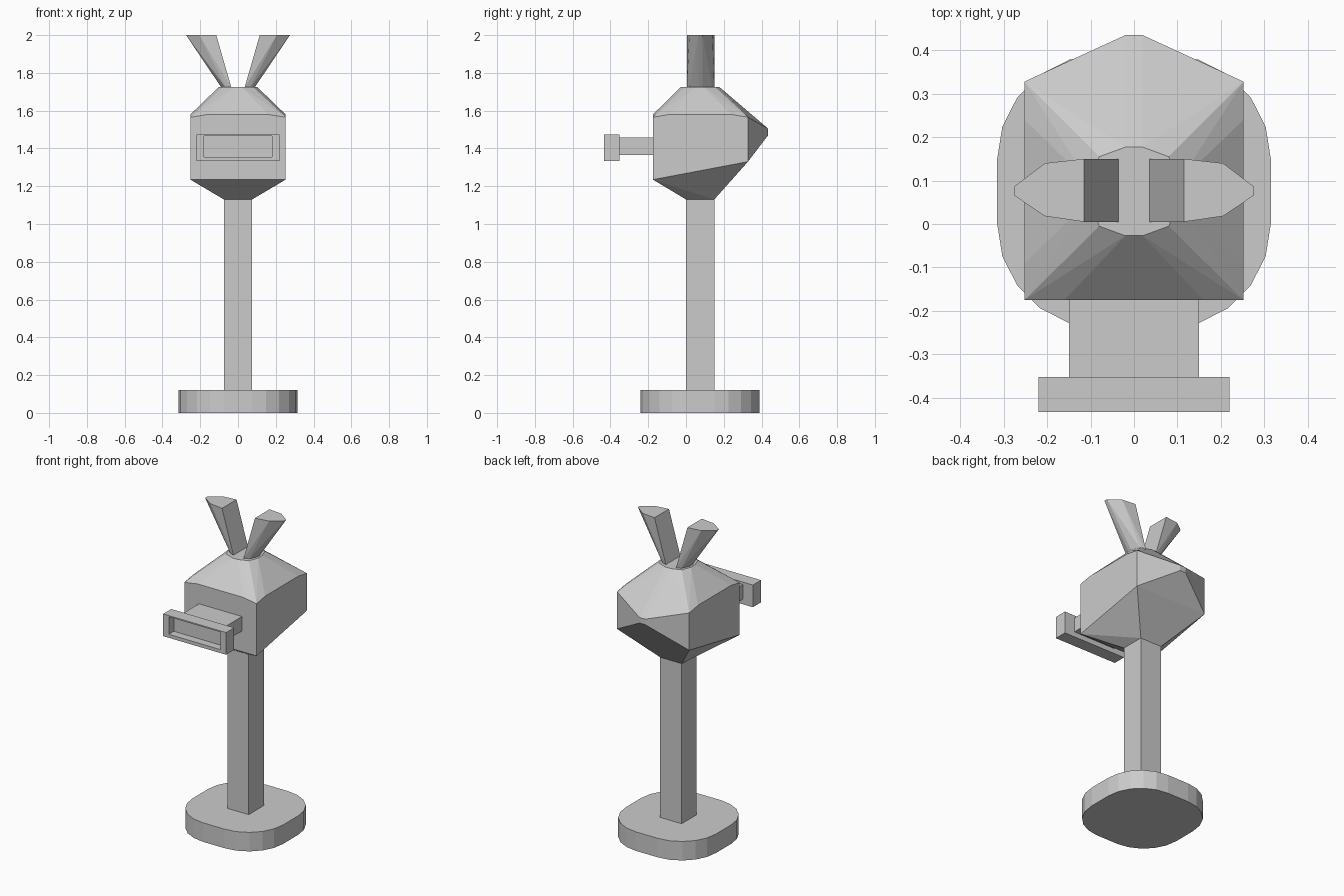
import bpy, bmesh, math
from itertools import product

cube = bpy.data.objects.get("Cube")
if cube:
    bpy.data.objects.remove(cube, do_unlink=True)

GREY = 0.6
mat = bpy.data.materials.new("light grey")
mat.use_nodes = True
mat.diffuse_color = (GREY, GREY, GREY, 1)
mat.node_tree.nodes["Principled BSDF"].inputs["Base Color"].default_value = (GREY, GREY, GREY, 1)


def finish(name, bm):
    bmesh.ops.recalc_face_normals(bm, faces=bm.faces)
    mesh = bpy.data.meshes.new(name)
    bm.to_mesh(mesh)
    bm.free()
    mesh.materials.append(mat)
    obj = bpy.data.objects.new(name, mesh)
    bpy.context.collection.objects.link(obj)
    return obj


def hull(points):
    """Convex solid around the points, with flat regions merged."""
    bm = bmesh.new()
    for p in points:
        bm.verts.new(p)
    res = bmesh.ops.convex_hull(bm, input=bm.verts)
    junk = {g for g in res["geom_interior"] + res["geom_unused"]
            if isinstance(g, bmesh.types.BMVert)}
    bmesh.ops.delete(bm, geom=list(junk), context='VERTS')
    bmesh.ops.dissolve_limit(bm, angle_limit=math.radians(1),
                             verts=bm.verts, edges=bm.edges)
    return bm


def box(x, y, z):
    return hull(product(x, y, z))


def mirrored(*points):
    return [(s * x, y, z) for x, y, z in points for s in (-1, 1)]


MID = 0.075  # y of the post axis

# Base: a disc with four short straight sides
outline = []
for q in range(4):
    cx = MID if q in (0, 3) else -MID
    cy = MID if q in (0, 1) else -MID
    for i in range(6):
        a = math.radians(90 * q + 18 * i)
        outline.append((cx + 0.24 * math.cos(a), MID + cy + 0.24 * math.sin(a)))
finish("base", hull([(x, y, z) for x, y in outline for z in (0, 0.12)]))

# Post
finish("post", box((-MID, MID), (0, 2 * MID), (0.11, 1.14)))

# Head: square neck, boxy cheeks, pointed back, twelve-sided crown
crown = [(sx * x, MID + sy * y, 1.725)
         for x, y in ((0.02, 0.102), (0.08, 0.08), (0.102, 0.02))
         for sx in (-1, 1) for sy in (-1, 1)]
head = crown + mirrored(
    (MID, 0, 1.13), (MID, 2 * MID, 1.13),
    (0.252, -0.175, 1.235), (0.252, 0.328, 1.33),
    (0.252, -0.175, 1.565), (0.252, 0.328, 1.565),
    (0.16, -0.175, 1.58), (0.252, -0.09, 1.58), (0.252, 0.24, 1.58),
    (0.02, 0.435, 1.47), (0.02, 0.435, 1.505))
finish("head", hull(head))

# Ears: flare outward from a narrow root
ear_section = [(0, 0.005), (0, 0.15), (0.09, 0.14),
               (0.16, 0.087), (0.16, 0.065), (0.09, 0.018)]
for side, name in ((1, "left_ear"), (-1, "right_ear")):
    pts = [(side * (x0 + x * k), y, z) for x, y in ear_section
           for x0, k, z in ((0.035, 0.33, 1.722), (0.115, 1, 2.0))]
    finish(name, hull(pts))

# Snout and its framed end plate
finish("snout", box((-0.15, 0.15), (-0.355, -0.17), (1.365, 1.457)))

bm = box((-0.22, 0.22), (-0.433, -0.352), (1.333, 1.473))
bm.normal_update()
front = min(bm.faces, key=lambda f: f.calc_center_median().y)
bmesh.ops.inset_region(bm, faces=[front], thickness=0.001)
for v in front.verts:
    v.co.x = math.copysign(0.18, v.co.x)
    v.co.z = 1.41 + math.copysign(0.055, v.co.z - 1.403)
# Push the inner panel back to form the recess
rim = bmesh.ops.extrude_face_region(bm, geom=[front])
for v in rim["geom"]:
    if isinstance(v, bmesh.types.BMVert):
        v.co.y += 0.05
if front.is_valid:
    bmesh.ops.delete(bm, geom=[front], context='FACES_ONLY')
finish("end_plate", bm)
